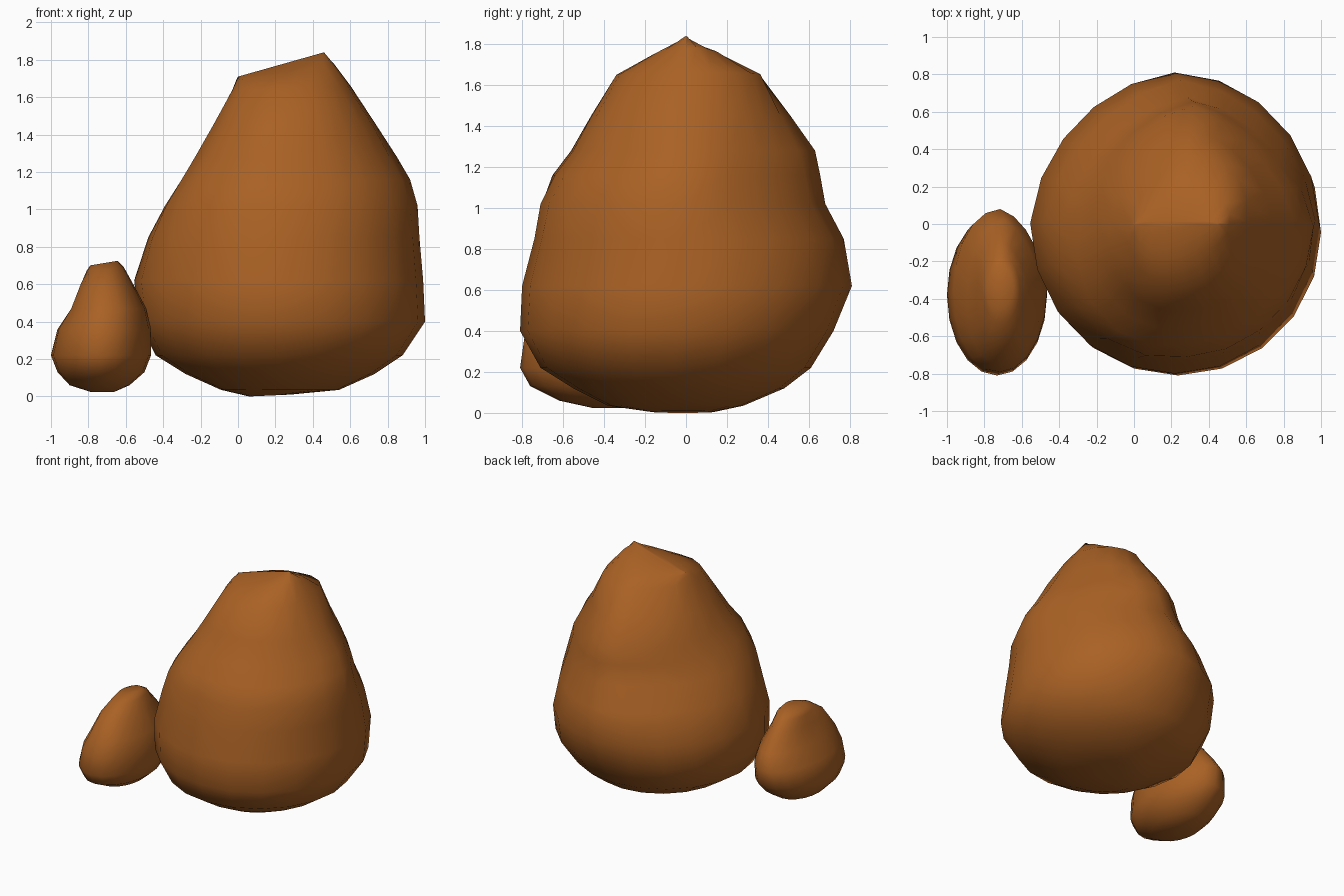
import bpy, math

SEGMENTS = 20

# One warm brown for both stones
brown = bpy.data.materials.new("warm brown stone")
brown.diffuse_color = (0.40, 0.12, 0.018, 1.0)


def loft_rock(name, rings):
    """Loft ellipse rings: (z, x_min, x_max, y_min, y_max, tilt in x,
    optional bulge of each quadrant, counted anticlockwise from +x +y)."""
    verts, faces = [], []
    n = SEGMENTS
    for z, x0, x1, y0, y1, tilt, *bulge in rings:
        q = bulge[0] if bulge else (0, 0, 0, 0)
        for i in range(n):
            a = 2 * math.pi * i / n
            f = 1 + q[i * 4 // n] * abs(math.sin(2 * a))
            c, s = math.cos(a) * f, math.sin(a) * f
            verts.append(((x0 + x1) / 2 + c * (x1 - x0) / 2,
                          (y0 + y1) / 2 + s * (y1 - y0) / 2,
                          z + tilt * c))
    for r in range(len(rings) - 1):
        for i in range(n):
            j = (i + 1) % n
            faces.append((r * n + i, r * n + j, (r + 1) * n + j, (r + 1) * n + i))
    faces.append(tuple(reversed(range(n))))
    faces.append(tuple(range((len(rings) - 1) * n, len(rings) * n)))
    mesh = bpy.data.meshes.new(name)
    mesh.from_pydata(verts, [], faces)
    mesh.materials.append(brown)
    for p in mesh.polygons:
        p.use_smooth = True
    mesh.update()
    obj = bpy.data.objects.new(name, mesh)
    bpy.context.collection.objects.link(obj)
    return obj


# Large boulder: wide rounded base, narrowing to a tilted ridge
loft_rock("large_boulder", [
    (0.005, 0.06, 0.28, -0.17, 0.14, 0.005),
    (0.035, -0.09, 0.54, -0.38, 0.28, 0.0),
    (0.12, -0.28, 0.73, -0.55, 0.48, 0.0),
    (0.22, -0.44, 0.88, -0.71, 0.61, 0.0),
    (0.40, -0.53, 1.00, -0.81, 0.72, 0.0, (0.01, 0, 0, 0)),
    (0.62, -0.555, 0.99, -0.80, 0.81, 0.0, (-0.01, -0.05, 0, 0)),
    (0.85, -0.48, 0.97, -0.74, 0.77, 0.0, (-0.05, -0.09, 0.03, 0)),
    (1.02, -0.39, 0.96, -0.71, 0.68, 0.0, (-0.09, -0.09, 0.07, -0.02)),
    (1.16, -0.29, 0.92, -0.64, 0.655, 0.0, (-0.12, -0.09, 0.12, -0.04)),
    (1.28, -0.22, 0.85, -0.55, 0.63, 0.0, (-0.15, -0.08, 0.12, -0.04)),
    (1.45, -0.13, 0.74, -0.46, 0.51, 0.0, (-0.09, -0.08, 0.10, 0)),
    (1.65, -0.03, 0.60, -0.34, 0.36, 0.01, (0.10, -0.17, 0.08, 0)),
    (1.735, -0.01, 0.51, -0.17, 0.17, 0.045, (0.10, -0.17, 0.06, 0)),
    (1.775, 0.00, 0.46, -0.02, 0.02, 0.065),
])

# Small stone resting against the front left
loft_rock("small_stone", [
    (0.025, -0.79, -0.66, -0.46, -0.28, 0.0),
    (0.06, -0.90, -0.58, -0.62, -0.15, 0.0),
    (0.13, -0.965, -0.50, -0.76, -0.04, 0.0),
    (0.22, -1.00, -0.465, -0.81, 0.05, 0.0, (-0.03, 0, 0, 0)),
    (0.36, -0.965, -0.465, -0.79, 0.08, 0.0, (-0.08, 0, 0.03, 0)),
    (0.47, -0.89, -0.49, -0.74, 0.02, 0.0, (-0.12, 0, 0.10, 0)),
    (0.60, -0.84, -0.56, -0.64, -0.09, 0.0, (-0.12, 0, 0.10, 0)),
    (0.68, -0.81, -0.61, -0.53, -0.17, 0.01),
    (0.713, -0.79, -0.645, -0.44, -0.23, 0.012),
])
